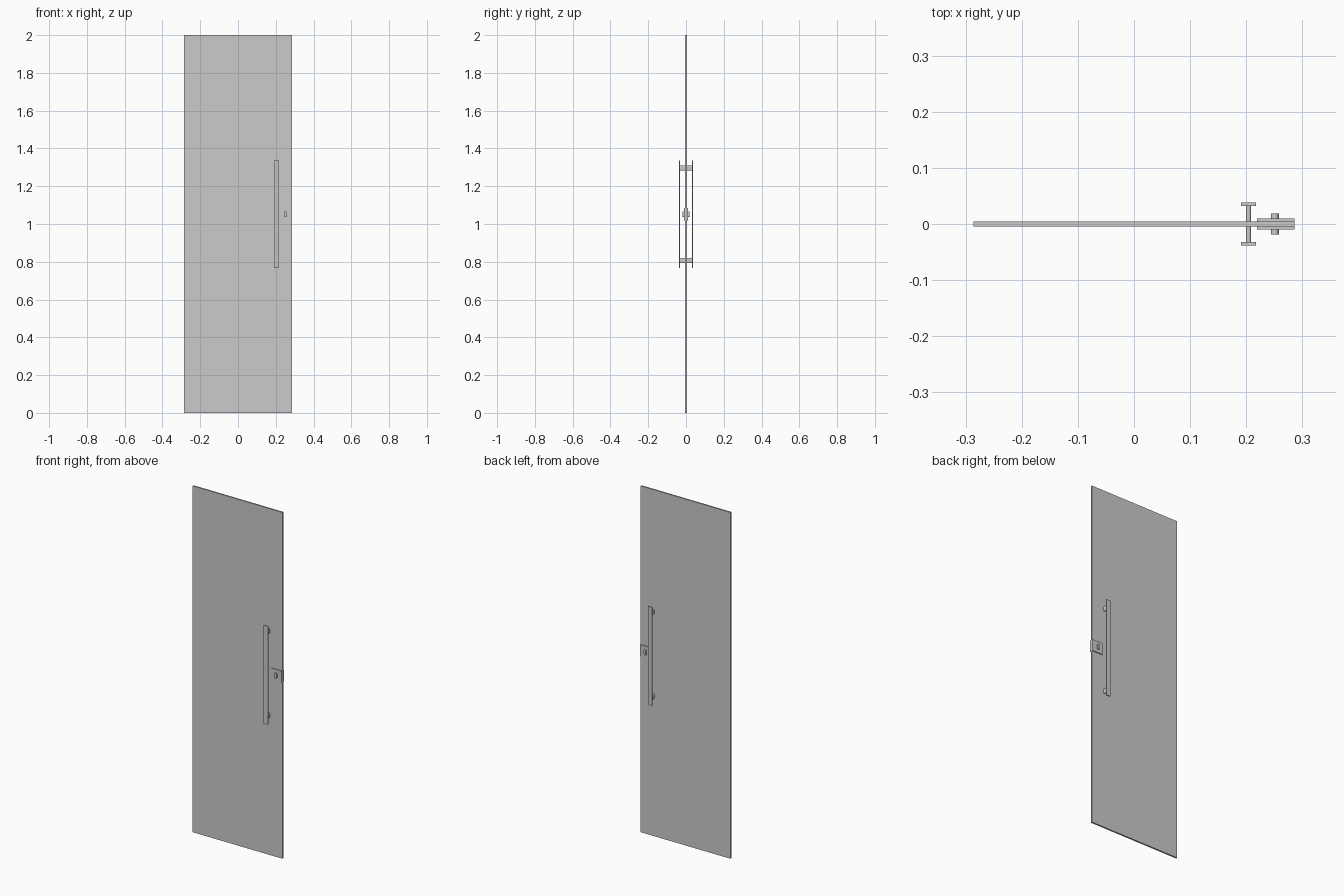
import bpy, math

if "Cube" in bpy.data.objects:
    bpy.data.objects.remove(bpy.data.objects["Cube"])


def prism(name, profile, y0, y1):
    """Extrude an x-z profile from y0 to y1."""
    if y0 > y1:
        y0, y1 = y1, y0
    n = len(profile)
    verts = [(x, y0, z) for x, z in profile] + [(x, y1, z) for x, z in profile]
    faces = [tuple(range(n)), tuple(range(2 * n - 1, n - 1, -1))]
    faces += [(i, i + n, (i + 1) % n + n, (i + 1) % n) for i in range(n)]
    mesh = bpy.data.meshes.new(name)
    mesh.from_pydata(verts, [], faces)
    obj = bpy.data.objects.new(name, mesh)
    bpy.context.collection.objects.link(obj)
    return obj


def rect(x0, x1, z0, z1):
    return [(x0, z0), (x1, z0), (x1, z1), (x0, z1)]


def slot(x0, x1, z0, z1, steps=8):
    """Upright rectangle with half-round ends."""
    cx, r = (x0 + x1) / 2, (x1 - x0) / 2
    pts = []
    for cz, start in ((z1 - r, 0), (z0 + r, math.pi)):
        for i in range(steps + 1):
            a = start + math.pi * i / steps
            pts.append((cx + r * math.cos(a), cz + r * math.sin(a)))
    return pts


def smooth(obj):
    bpy.ops.object.select_all(action='DESELECT')
    obj.select_set(True)
    bpy.context.view_layer.objects.active = obj
    bpy.ops.object.shade_smooth_by_angle(angle=math.radians(35))


# Door panel
prism("door_panel", rect(-0.286, 0.286, 0, 2), -0.0045, 0.0045)

# Matching hardware on both faces
for side, s in (("front", -1), ("back", 1)):
    prism(side + "_pull_bar", rect(0.191, 0.217, 0.768, 1.336), s * 0.0325, s * 0.038)
    for label, z in (("lower", 0.807), ("upper", 1.296)):
        smooth(prism(f"{side}_{label}_standoff",
                     slot(0.1995, 0.2085, z - 0.014, z + 0.014), s * 0.0045, s * 0.0325))
    prism(side + "_lock_plate", rect(0.219, 0.286, 1.018, 1.085), s * 0.0045, s * 0.0098)
    smooth(prism(side + "_thumb_turn",
                 slot(0.244, 0.258, 1.036, 1.067), s * 0.0098, s * 0.019))
